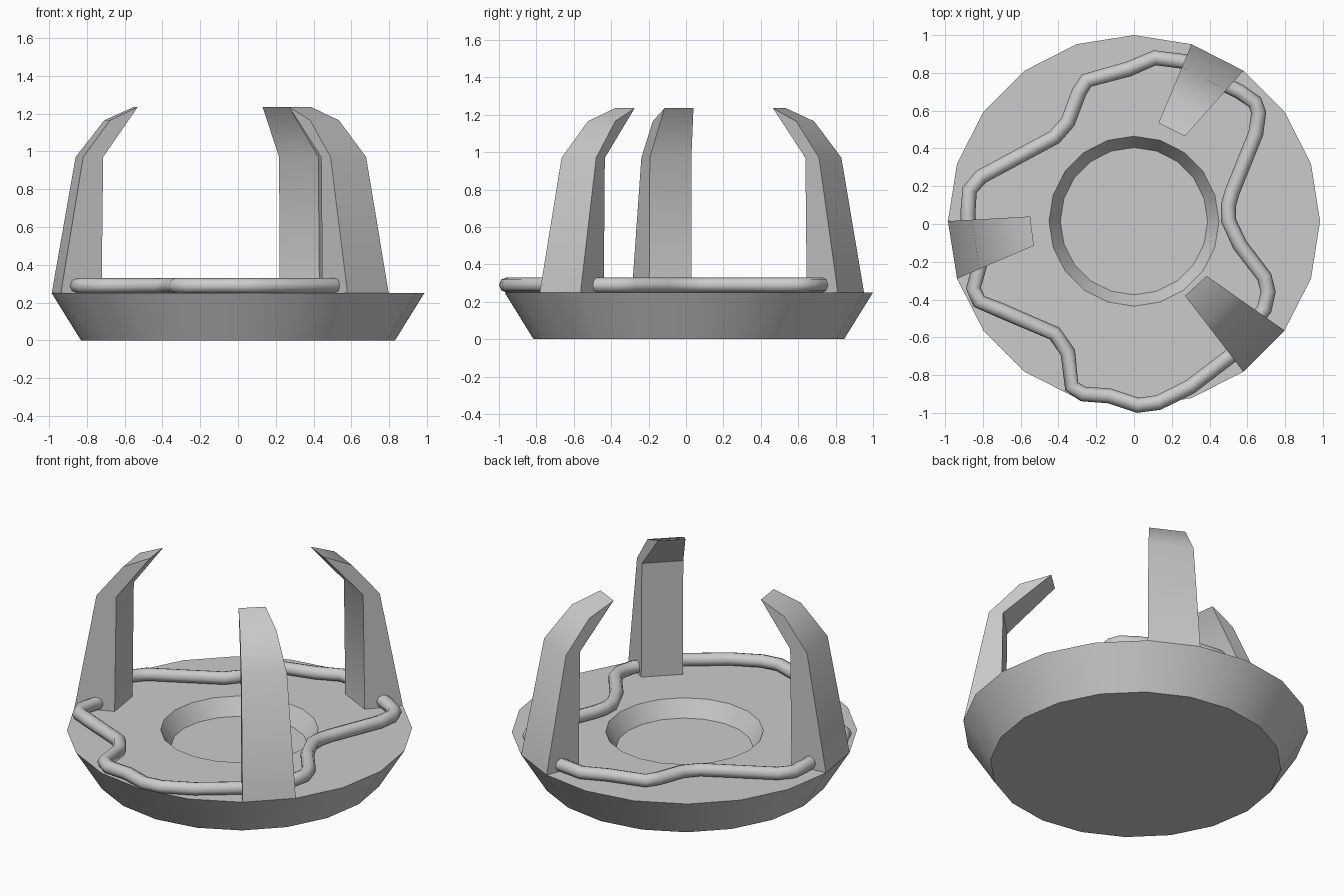
import bpy, bmesh
from math import sin, cos, pi, radians
from mathutils import Vector

if "Cube" in bpy.data.objects:
    bpy.data.objects.remove(bpy.data.objects["Cube"])

CY = 0.015      # centre of the dish in y
SIDES = 20


def finish(name, bm, angle=40):
    bmesh.ops.recalc_face_normals(bm, faces=bm.faces)
    me = bpy.data.meshes.new(name)
    bm.to_mesh(me)
    bm.free()
    ob = bpy.data.objects.new(name, me)
    bpy.context.collection.objects.link(ob)
    smooth(ob, angle)
    return ob


def smooth(ob, angle):
    bpy.ops.object.select_all(action='DESELECT')
    ob.select_set(True)
    bpy.context.view_layer.objects.active = ob
    bpy.ops.object.shade_smooth_by_angle(angle=radians(angle))


# Dish: lathed profile with a shallow round recess
bm = bmesh.new()
rings = []
for r, z in [(0.83, 0), (0.985, 0.25), (0.45, 0.25), (0.39, 0.15)]:
    rings.append([bm.verts.new((r * cos(2 * pi * i / SIDES),
                                CY + r * sin(2 * pi * i / SIDES), z))
                  for i in range(SIDES)])
for a, b in zip(rings, rings[1:]):
    for i in range(SIDES):
        j = (i + 1) % SIDES
        bm.faces.new((a[i], a[j], b[j], b[i]))
bm.faces.new(rings[0])
bm.faces.new(rings[-1])
finish("dish_base", bm)


# Prongs: each rises from one rim edge and tapers to a thin inward tip
def prong(name, step, tips, t_in):
    rim = [Vector((0.985 * cos(2 * pi * k / SIDES),
                   CY + 0.985 * sin(2 * pi * k / SIDES), 0))
           for k in (step, step + 1)]
    profile = [(0, 0.25), (0.29, 0.97), (0.64, 1.165), (1, 1.235),
               (t_in + 0.02, 0.97), (t_in, 0.25)]
    bm = bmesh.new()
    sides = []
    for base, tip in zip(rim, tips):
        tip = Vector((*tip, 0))
        sides.append([bm.verts.new(base.lerp(tip, t) + Vector((0, 0, z)))
                      for t, z in profile])
    a, b = sides
    for i in range(len(a)):
        j = (i + 1) % len(a)
        bm.faces.new((a[i], a[j], b[j], b[i]))
    # side walls split into quad and wedge parts
    for s in sides:
        bm.faces.new((s[0], s[1], s[4], s[5]))
        bm.faces.new((s[1], s[2], s[3], s[4]))
    finish(name, bm)


prong("prong_left", 10, [(-0.55, 0.04), (-0.53, -0.115)], 0.53)
prong("prong_back", 3, [(0.27, 0.465), (0.13, 0.535)], 0.48)
prong("prong_right", 17, [(0.27, -0.38), (0.385, -0.275)], 0.43)

# Wavy rod lying on the dish in a closed loop
path = [(0.11, 0.88), (0.27, 0.86), (0.42, 0.77), (0.56, 0.70), (0.64, 0.645),
        (0.66, 0.59), (0.645, 0.48), (0.52, 0.17), (0.50, 0.10), (0.50, 0.02),
        (0.56, -0.11), (0.69, -0.28), (0.71, -0.36), (0.69, -0.45),
        (0.51, -0.70), (0.30, -0.86), (0.13, -0.945), (0.02, -0.96),
        (-0.13, -0.91), (-0.27, -0.90), (-0.33, -0.86), (-0.35, -0.68),
        (-0.42, -0.58), (-0.70, -0.46), (-0.82, -0.41), (-0.85, -0.34),
        (-0.82, -0.23), (-0.87, -0.05), (-0.88, 0.05), (-0.87, 0.18),
        (-0.81, 0.25), (-0.42, 0.46), (-0.35, 0.54), (-0.29, 0.70),
        (-0.25, 0.76), (-0.03, 0.82)]
cu = bpy.data.curves.new("rod_path", 'CURVE')
cu.dimensions = '3D'
cu.bevel_depth = 0.04
cu.bevel_resolution = 2
sp = cu.splines.new('POLY')
sp.points.add(len(path) - 1)
for p, (x, y) in zip(sp.points, path):
    p.co = (x, y, 0.29, 1)
sp.use_cyclic_u = True
rod = bpy.data.objects.new("wavy_rod", cu)
bpy.context.collection.objects.link(rod)
bpy.ops.object.select_all(action='DESELECT')
rod.select_set(True)
bpy.context.view_layer.objects.active = rod
bpy.ops.object.convert(target='MESH')
smooth(bpy.context.view_layer.objects.active, 50)
